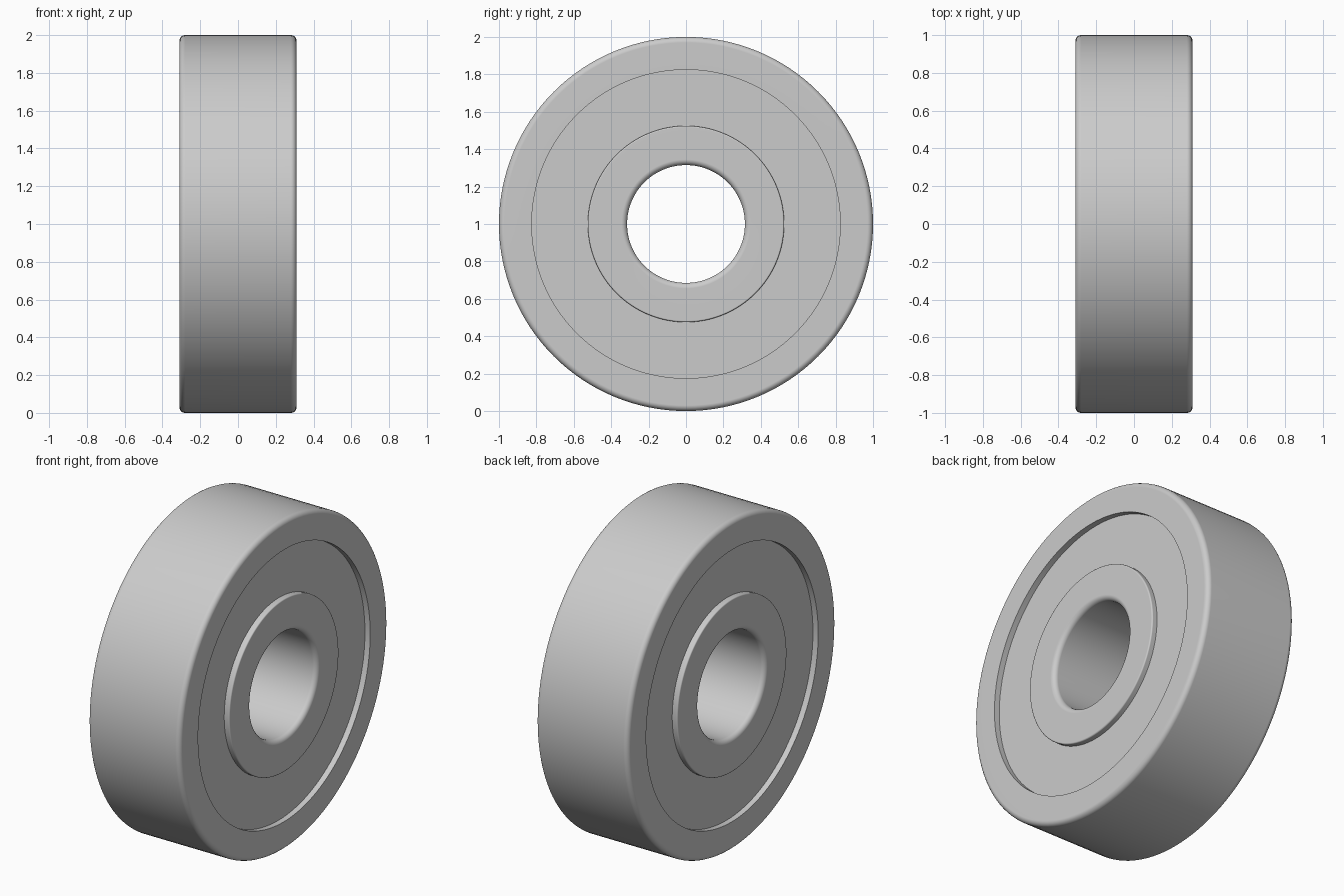
import bpy, bmesh, math
from mathutils import Vector

default = bpy.data.objects.get("Cube")
if default:
    bpy.data.objects.remove(default, do_unlink=True)

HALF = 0.31      # half the bearing width
SEGMENTS = 128

steel = bpy.data.materials.new("grey steel")
steel.use_nodes = True
steel.diffuse_color = (0.6, 0.6, 0.6, 1)
steel.node_tree.nodes["Principled BSDF"].inputs["Base Color"].default_value = (0.6, 0.6, 0.6, 1)


def rounded_profile(corners, steps=5):
    """Closed (x, radius) outline with each corner rounded by its fillet."""
    points = []
    for i, (x, r, fillet) in enumerate(corners):
        p = Vector((x, 0, r))
        if fillet == 0:
            points.append(p)
            continue
        before, after = corners[i - 1], corners[(i + 1) % len(corners)]
        u = (Vector((before[0], 0, before[1])) - p).normalized()
        v = (Vector((after[0], 0, after[1])) - p).normalized()
        centre = p + fillet * (u + v)
        for k in range(steps + 1):
            t = math.pi / 2 * k / steps
            points.append(centre - fillet * (v * math.cos(t) + u * math.sin(t)))
    return points


def ring(name, x0, x1, inner, outer, inner_fillet=0, outer_fillet=0):
    """Turn a rounded rectangle about the x axis."""
    profile = rounded_profile([
        (x0, inner, inner_fillet), (x1, inner, inner_fillet),
        (x1, outer, outer_fillet), (x0, outer, outer_fillet)])
    bm = bmesh.new()
    verts = [bm.verts.new(p) for p in profile]
    edges = [bm.edges.new((verts[i - 1], verts[i])) for i in range(len(verts))]
    bmesh.ops.spin(bm, geom=verts + edges, cent=(0, 0, 0), axis=(1, 0, 0),
                   angle=math.tau, steps=SEGMENTS)
    bmesh.ops.remove_doubles(bm, verts=bm.verts, dist=0.0001)
    bmesh.ops.recalc_face_normals(bm, faces=bm.faces)
    mesh = bpy.data.meshes.new(name)
    bm.to_mesh(mesh)
    bm.free()
    mesh.materials.append(steel)
    obj = bpy.data.objects.new(name, mesh)
    obj.location.z = 1
    bpy.context.collection.objects.link(obj)
    bpy.ops.object.select_all(action='DESELECT')
    obj.select_set(True)
    bpy.context.view_layer.objects.active = obj
    bpy.ops.object.shade_smooth_by_angle(angle=math.radians(30))
    # Keep the flat sides flat next to the rounded edges
    weighted = obj.modifiers.new("weighted normals", 'WEIGHTED_NORMAL')
    weighted.keep_sharp = True
    return obj


# Races
ring("outer_race", -HALF, HALF, 0.825, 1.0, outer_fillet=0.03)
ring("inner_race", -HALF, HALF, 0.315, 0.525, inner_fillet=0.03, outer_fillet=0.008)

# Recessed shields on both sides
for side, name in ((1, "left_shield"), (-1, "right_shield")):
    faces = sorted((side * (HALF - 0.035), side * (HALF - 0.075)))
    ring(name, faces[0], faces[1], 0.523, 0.827)
